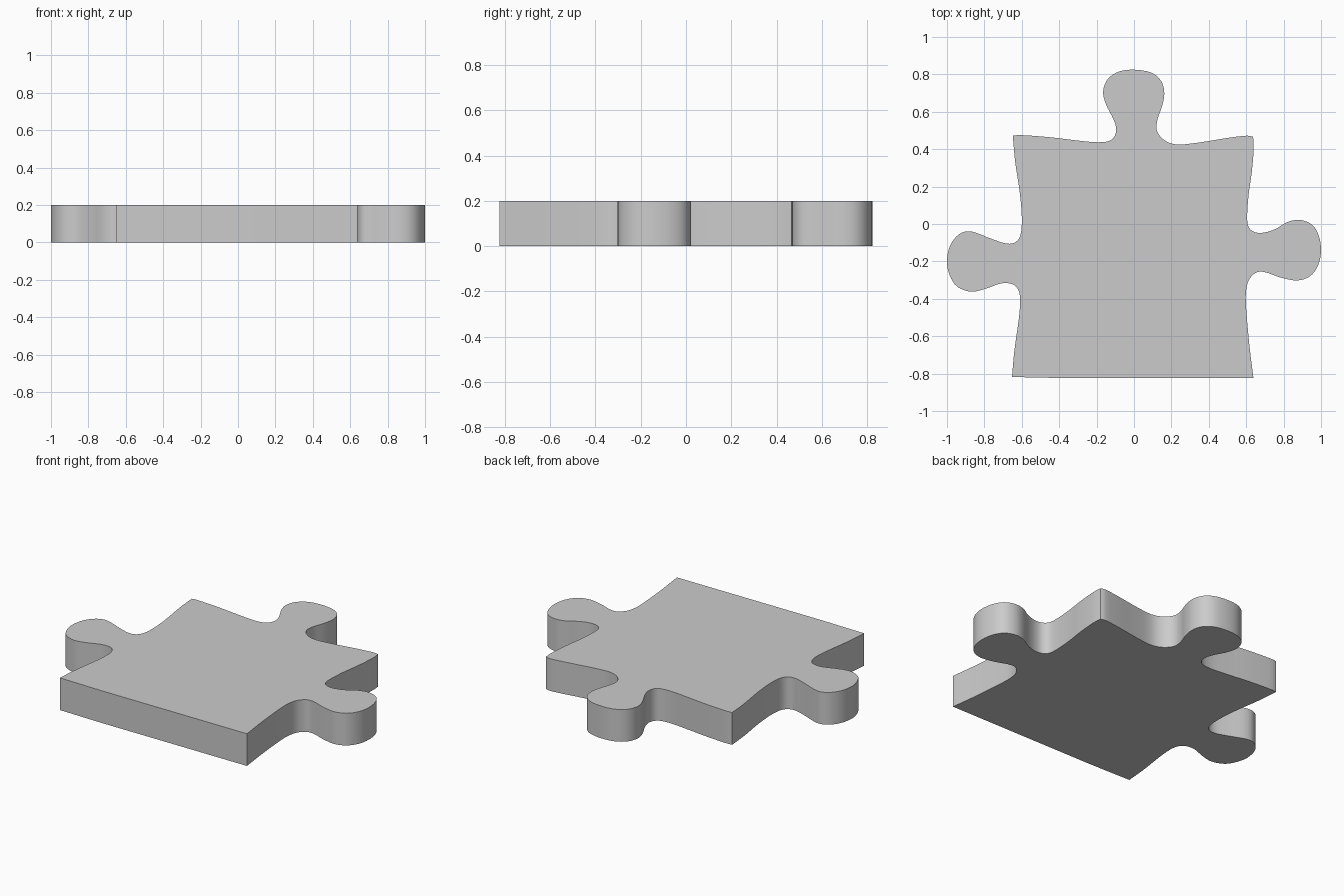
import bpy
import bmesh
import math
from mathutils import Vector

if "Cube" in bpy.data.objects:
    bpy.data.objects.remove(bpy.data.objects["Cube"])

THICKNESS = 0.2
STEPS = 4

# Control points of each side, counter-clockwise, corner to corner
right = [(.638, -.818), (.615, -.63), (.598, -.42), (.602, -.34), (.62, -.29), (.66, -.257),
         (.71, -.26), (.78, -.285), (.87, -.302), (.94, -.28), (.985, -.22), (1, -.14),
         (.987, -.06), (.95, -.002), (.885, .022), (.82, .01), (.76, -.025), (.70, -.045),
         (.65, -.045), (.615, -.02), (.605, .03), (.612, .15), (.63, .28), (.64, .40), (.637, .466)]
back = [(.637, .466), (.60, .472), (.5, .46), (.35, .436), (.23, .425), (.16, .45),
        (.122, .50), (.126, .56), (.15, .63), (.162, .70), (.145, .765), (.09, .81),
        (0, .825), (-.08, .815), (-.14, .775), (-.165, .71), (-.15, .64), (-.11, .56),
        (-.095, .50), (-.12, .45), (-.19, .437), (-.3, .446), (-.45, .464), (-.6, .475), (-.648, .472)]
left = [(-.648, .472), (-.635, .33), (-.611, .17), (-.6, .04), (-.605, -.05), (-.63, -.095),
        (-.68, -.105), (-.76, -.08), (-.87, -.04), (-.935, -.055), (-.983, -.115), (-1, -.2),
        (-.985, -.275), (-.945, -.335), (-.87, -.362), (-.79, -.345), (-.72, -.32), (-.67, -.317),
        (-.63, -.335), (-.609, -.39), (-.615, -.5), (-.64, -.68), (-.652, -.818)]
front = [(-.652, -.818), (-.36, -.824), (.638, -.824)]


def smooth_side(points):
    """Catmull-Rom curve through the points, without the last one."""
    p = [Vector(q) for q in points]
    p = [2 * p[0] - p[1]] + p + [2 * p[-1] - p[-2]]
    out = []
    for a, b, c, d in zip(p, p[1:], p[2:], p[3:]):
        for i in range(STEPS):
            t = i / STEPS
            out.append(0.5 * (2 * b + (c - a) * t + (2 * a - 5 * b + 4 * c - d) * t * t
                              + (3 * b - a - 3 * c + d) * t ** 3))
    return out


outline = smooth_side(right) + smooth_side(back) + smooth_side(left)
outline += [Vector(q) for q in front]

# Extrude the outline into a flat slab
bm = bmesh.new()
base = bm.faces.new([bm.verts.new((v.x, v.y, 0)) for v in outline])
top = bmesh.ops.extrude_face_region(bm, geom=[base], use_keep_orig=True)["geom"]
bmesh.ops.translate(bm, vec=(0, 0, THICKNESS),
                    verts=[g for g in top if isinstance(g, bmesh.types.BMVert)])
bmesh.ops.recalc_face_normals(bm, faces=bm.faces)
mesh = bpy.data.meshes.new("jigsaw_piece")
bm.to_mesh(mesh)
bm.free()

piece = bpy.data.objects.new("jigsaw_piece", mesh)
bpy.context.collection.objects.link(piece)
bpy.context.view_layer.objects.active = piece
piece.select_set(True)
bpy.ops.object.shade_smooth_by_angle(angle=math.radians(30))
